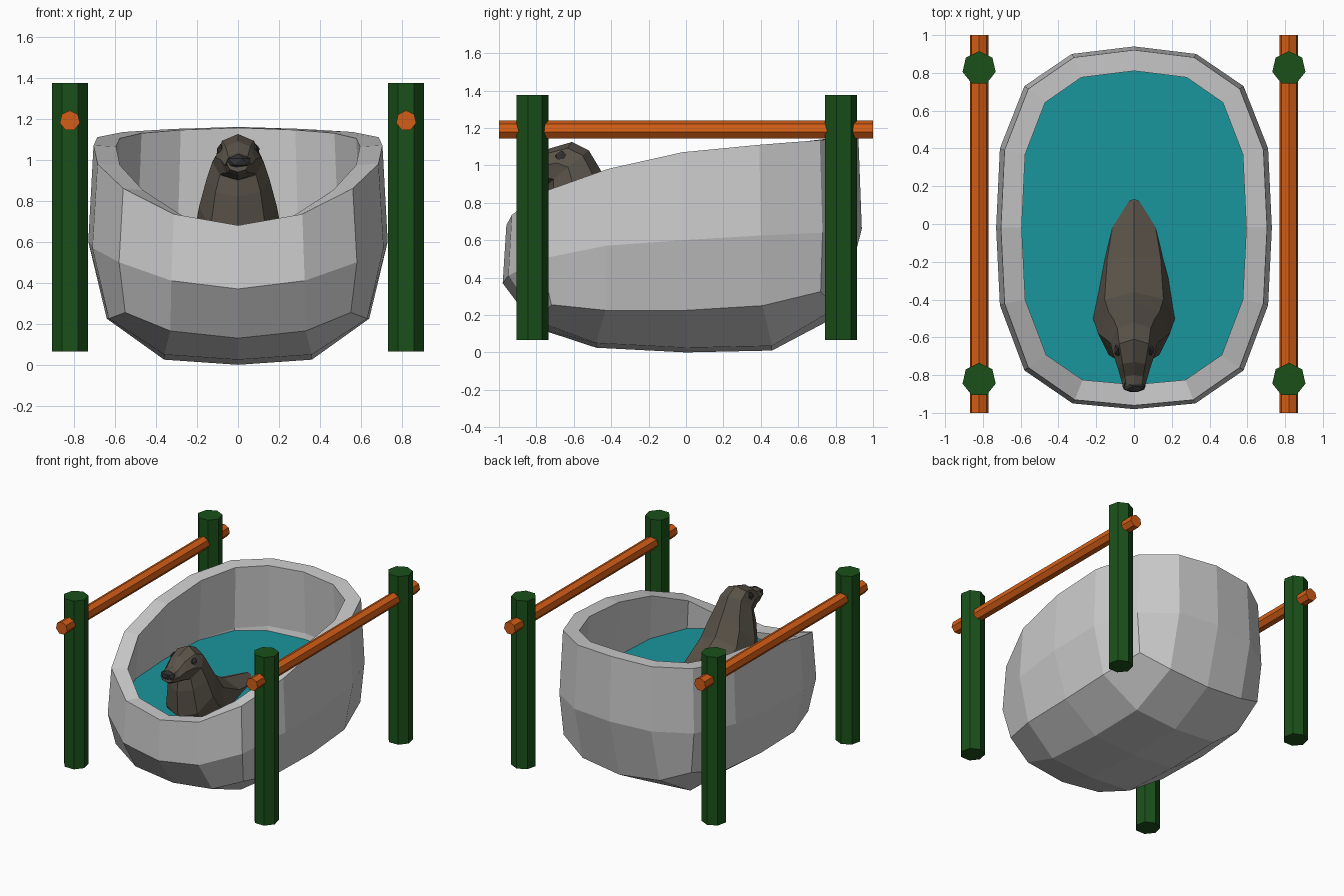
import bpy, math
from mathutils import Vector

if "Cube" in bpy.data.objects:
    bpy.data.objects.remove(bpy.data.objects["Cube"])


def material(name, rgb):
    m = bpy.data.materials.new(name)
    m.diffuse_color = (*rgb, 1)
    m.use_nodes = True
    m.node_tree.nodes["Principled BSDF"].inputs["Base Color"].default_value = m.diffuse_color
    return m


green = material("green", (0.01, 0.08, 0.01))
orange = material("orange", (0.65, 0.11, 0.008))
teal = material("teal", (0.01, 0.3, 0.34))
fur = material("fur", (0.10, 0.085, 0.065))
dark = material("dark", (0.03, 0.03, 0.03))


def mesh_object(name, verts, faces, mat=None):
    me = bpy.data.meshes.new(name)
    me.from_pydata(verts, [], faces)
    ob = bpy.data.objects.new(name, me)
    bpy.context.collection.objects.link(ob)
    if mat:
        me.materials.append(mat)
    return ob


def rod(name, r, length, loc, rot, mat):
    bpy.ops.mesh.primitive_cylinder_add(vertices=7, radius=r, depth=length, location=loc, rotation=rot)
    ob = bpy.context.object
    ob.name = name
    ob.data.materials.append(mat)


# Posts and rails
for side in (-1, 1):
    for y in (-0.825, 0.825):
        rod("post", 0.09, 1.31, (side * 0.82, y, 0.72), (0, 0, 0), green)
    rod("rail", 0.05, 2.0, (side * 0.82, 0, 1.19), (math.pi / 2, 0, 0), orange)

# Tub: half rings from front to back, rounded-box layout, mirrored
low = [(0, -.80, .13), (.33, -.79, .165), (.55, -.72, .255), (.63, -.43, .225), (.64, 0, .225),
       (.63, .41, .25), (.55, .72, .325), (.33, .80, .235), (0, .82, .20)]
plan = [(0, -.98), (.325, -.95), (.58, -.775), (.71, -.43), (.73, -.02),
        (.71, .40), (.58, .73), (.33, .90), (0, .94)]
mid_z = [.37, .41, .50, .57, .60, .625, .64, .655, .66]
rim_z = [.68, .735, .86, .98, 1.07, 1.11, 1.135, 1.15, 1.16]
mid = [(x, y, z) for (x, y), z in zip(plan, mid_z)]
rim = [(x * .965, y * .98, z) for (x, y), z in zip(plan, rim_z)]
verts = low + mid + rim
faces = [(r + k, r + k + 1, r + k + 10, r + k + 9) for r in (0, 9) for k in range(8)]
grid = {(0, 0): 0, (1, 0): 1, (2, 0): 2, (2, 1): 3, (2, 2): 4, (2, 3): 5, (2, 4): 6, (1, 4): 7, (0, 4): 8}
for j, (y, z) in enumerate([(-.48, .025), (0, 0), (.46, .01)], 1):
    for i in (0, 1):
        grid[i, j] = len(verts)
        verts.append((i * .36, y, z + i * .025))
faces += [(grid[i, j], grid[i, j + 1], grid[i + 1, j + 1], grid[i + 1, j])
          for i in range(2) for j in range(4)]
tub = mesh_object("tub", verts, faces)
tub.modifiers.new("mirror", "MIRROR").use_clip = True
shell = tub.modifiers.new("wall", "SOLIDIFY")
shell.thickness = 0.11
shell.offset = -1
shell.use_even_offset = True

# Water surface, slightly let into the wall
right = [(x * .86, y * .885 - .005, .63) for x, y in plan]
loop = right + [(-x, y, z) for x, y, z in reversed(right[1:-1])]
mesh_object("water", loop, [tuple(range(len(loop)))], teal)

# Seal: cross-sections from tail to snout (back y,z, belly y,z, half width)
sections = [(.22, .55, .20, .47, .07), (.12, .64, .10, .42, .13), (-.18, .71, -.20, .35, .20),
            (-.36, .82, -.62, .40, .22), (-.42, .92, -.74, .62, .19), (-.46, .98, -.75, .82, .155),
            (-.52, 1.08, -.74, .90, .125), (-.61, 1.125, -.77, .90, .11), (-.73, 1.09, -.80, .91, .085),
            (-.80, 1.035, -.85, .92, .068), (-.87, 1.02, -.88, .94, .055)]
N = 8
sv, sf = [], []
for by, bz, fy, fz, w in sections:
    top, bottom = Vector((0, by, bz)), Vector((0, fy, fz))
    c, h = (top + bottom) / 2, (top - bottom) / 2
    for k in range(N):
        a = 2 * math.pi * k / N
        sv.append(c + h * math.cos(a) + Vector((w * math.sin(a), 0, 0)))
for r in range(len(sections) - 1):
    for k in range(N):
        n = (k + 1) % N
        sf.append((r * N + k, r * N + n, r * N + N + n, r * N + N + k))
sf += [tuple(reversed(range(N))), tuple(range(len(sv) - N, len(sv)))]
seal = mesh_object("seal", sv, [f[::-1] for f in sf], fur)


# Nose and eyes
def bead(name, loc, scale):
    bpy.ops.mesh.primitive_ico_sphere_add(subdivisions=1, radius=1, location=loc)
    ob = bpy.context.object
    ob.name = name
    ob.scale = scale
    ob.data.materials.append(dark)


bead("nose", (0, -.86, .99), (.068, .035, .038))
for side in (-1, 1):
    bead("eye", (side * .085, -.665, 1.04), (.022, .038, .038))
